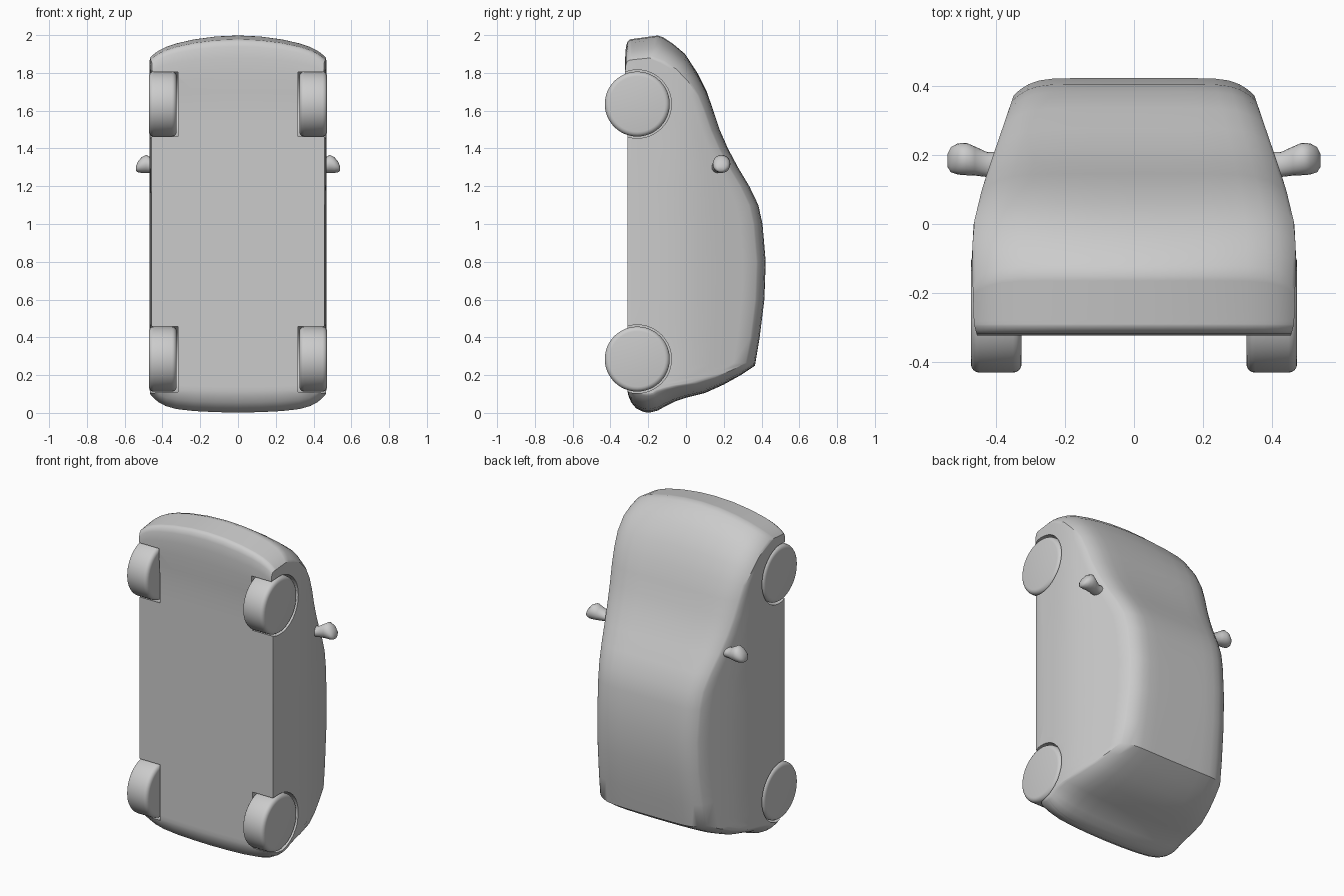
import bpy, bmesh, math
from mathutils import Matrix, Vector

if "Cube" in bpy.data.objects:
    bpy.data.objects.remove(bpy.data.objects["Cube"])

grey = bpy.data.materials.new("plain_grey")
grey.diffuse_color = (0.6, 0.6, 0.6, 1)
grey.use_nodes = True
grey.node_tree.nodes["Principled BSDF"].inputs["Base Color"].default_value = grey.diffuse_color


def finish(name, bm, angle=40):
    bmesh.ops.recalc_face_normals(bm, faces=bm.faces[:])
    me = bpy.data.meshes.new(name)
    bm.to_mesh(me)
    bm.free()
    ob = bpy.data.objects.new(name, me)
    bpy.context.collection.objects.link(ob)
    me.materials.append(grey)
    smooth(ob, angle)
    return ob


def smooth(ob, angle):
    bpy.ops.object.select_all(action='DESELECT')
    ob.select_set(True)
    bpy.context.view_layer.objects.active = ob
    bpy.ops.object.shade_smooth_by_angle(angle=math.radians(angle))


def lerp_table(table, v):
    for (a, fa), (b, fb) in zip(table, table[1:]):
        if v <= b:
            return fa + (fb - fa) * max(0, (v - a) / (b - a))
    return table[-1][1]


# Body: sections along z, each from an underside point to a roof point
STATIONS = [  # underside y, z, roof y, z
    (-.21, .002, -.19, .002), (-.23, .007, -.15, .012), (-.265, .025, -.11, .035),
    (-.29, .055, -.06, .06), (-.305, .09, 0, .08), (-.31, .115, .1, .105),
    (-.31, .14, .2, .15), (-.31, .17, .29, .2), (-.31, .24, .365, .25),
    (-.31, .4, .39, .4), (-.31, .6, .415, .6), (-.31, .8, .422, .8),
    (-.31, 1, .405, 1), (-.31, 1.1, .383, 1.1), (-.31, 1.2, .335, 1.2),
    (-.31, 1.3, .275, 1.3), (-.31, 1.4, .222, 1.4), (-.31, 1.5, .178, 1.5),
    (-.31, 1.6, .145, 1.6), (-.315, 1.7, .11, 1.7), (-.322, 1.8, .06, 1.8),
    (-.322, 1.88, -.005, 1.9), (-.318, 1.94, -.07, 1.955), (-.31, 1.965, -.12, 1.988),
    (-.295, 1.978, -.15, 1.998)]
WIDTH = [(-.33, .452), (-.29, .463), (-.1, .469), (0, .464), (.1, .44),
         (.2, .407), (.36, .352), (.43, .33)]
T = [0, .25, .5, .7, .82, .9, .95, .98, 1]
T = [-t for t in T[:0:-1]] + T
V = [0, .04, .12, .25, .4, .55, .7, .8, .9, 1]


def body_point(st, t, v):
    yb, zb, yt, zt = st
    a = abs(t)
    drop = min(.05, .3 * (yt - yb)) * a ** 10
    y = yb + (yt - yb - drop) * v
    z = zb + (zt - zb) * v
    if z > 1.5:      # bowed nose
        z -= (.085 * a ** 2 + .035 * a ** 10) * ((z - 1.5) / .5) ** 2
    elif z < .4:     # bowed tail
        z += (.03 * a ** 2 + .07 * a ** 8) * ((.4 - z) / .4) ** 2
    return Vector((t * lerp_table(WIDTH, y), y, z))


bm = bmesh.new()
nt, nv = len(T), len(V)
ring = ([(i, 0) for i in range(nt)] + [(nt - 1, j) for j in range(1, nv)]
        + [(i, nv - 1) for i in range(nt - 2, -1, -1)] + [(0, j) for j in range(nv - 2, 0, -1)])
loops = []
for st in STATIONS:
    loops.append({k: bm.verts.new(body_point(st, T[k[0]], V[k[1]])) for k in ring})
for lo, hi in zip(loops, loops[1:]):
    for a, b in zip(ring, ring[1:] + ring[:1]):
        bm.faces.new((lo[a], lo[b], hi[b], hi[a]))
# Nose and tail ends filled with a grid
for st, vs in ((STATIONS[0], loops[0]), (STATIONS[-1], loops[-1])):
    for i in range(nt):
        for j in range(nv):
            if (i, j) not in vs:
                vs[i, j] = bm.verts.new(body_point(st, T[i], V[j]))
    for i in range(nt - 1):
        for j in range(nv - 1):
            bm.faces.new((vs[i, j], vs[i + 1, j], vs[i + 1, j + 1], vs[i, j + 1]))
body = finish("car_body", bm)


def disc(name, x0, x1, r, z, bevel):
    bm = bmesh.new()
    m = Matrix.Translation(((x0 + x1) / 2, -.258, z)) @ Matrix.Rotation(math.pi / 2, 4, 'Y')
    bmesh.ops.create_cone(bm, cap_ends=True, segments=48, radius1=r, radius2=r,
                          depth=abs(x1 - x0), matrix=m)
    if bevel:
        rims = [e for e in bm.edges if abs(e.verts[0].co.x - e.verts[1].co.x) < 1e-5]
        bmesh.ops.bevel(bm, geom=rims, offset=bevel, segments=4, profile=.5, affect='EDGES')
    return finish(name, bm)


# Wheels, each in a well cut from the body
for side, sname in ((-1, "left"), (1, "right")):
    for z, zname in ((.285, "rear"), (1.635, "front")):
        cutter = disc("well_cutter", side * .318, side * .6, .181, z, 0)
        cutter.hide_render = True
        mod = body.modifiers.new("well", 'BOOLEAN')
        mod.operation, mod.solver, mod.object = 'DIFFERENCE', 'EXACT', cutter
        bpy.context.view_layer.objects.active = body
        bpy.ops.object.modifier_apply(modifier=mod.name)
        bpy.data.objects.remove(cutter)
        disc(f"{zname}_{sname}_wheel", side * .325, side * .472, .172, z, .025)
smooth(body, 40)

# Door mirrors: a rounded stalk widening into a domed head, flat at the back
MIRROR = [  # x, y, z, y radius, z radius
    (.38, .165, 1.30, .045, .03), (.425, .172, 1.30, .036, .03), (.46, .182, 1.31, .042, .04),
    (.485, .188, 1.318, .047, .048), (.51, .188, 1.312, .045, .042), (.53, .186, 1.302, .036, .028),
    (.54, .184, 1.294, .018, .013)]
for side, sname in ((-1, "left"), (1, "right")):
    bm = bmesh.new()
    rings = []
    for x, y, z, ry, rz in MIRROR:
        rings.append([bm.verts.new((side * x, y + ry * math.cos(k * math.pi / 10),
                                    z + rz * math.sin(k * math.pi / 10))) for k in range(20)])
    for lo, hi in zip(rings, rings[1:]):
        for k in range(20):
            n = (k + 1) % 20
            bm.faces.new((lo[k], lo[n], hi[n], hi[k]))
    bm.faces.new(rings[0])
    bm.faces.new(rings[-1])
    finish(f"{sname}_mirror", bm, 60)
